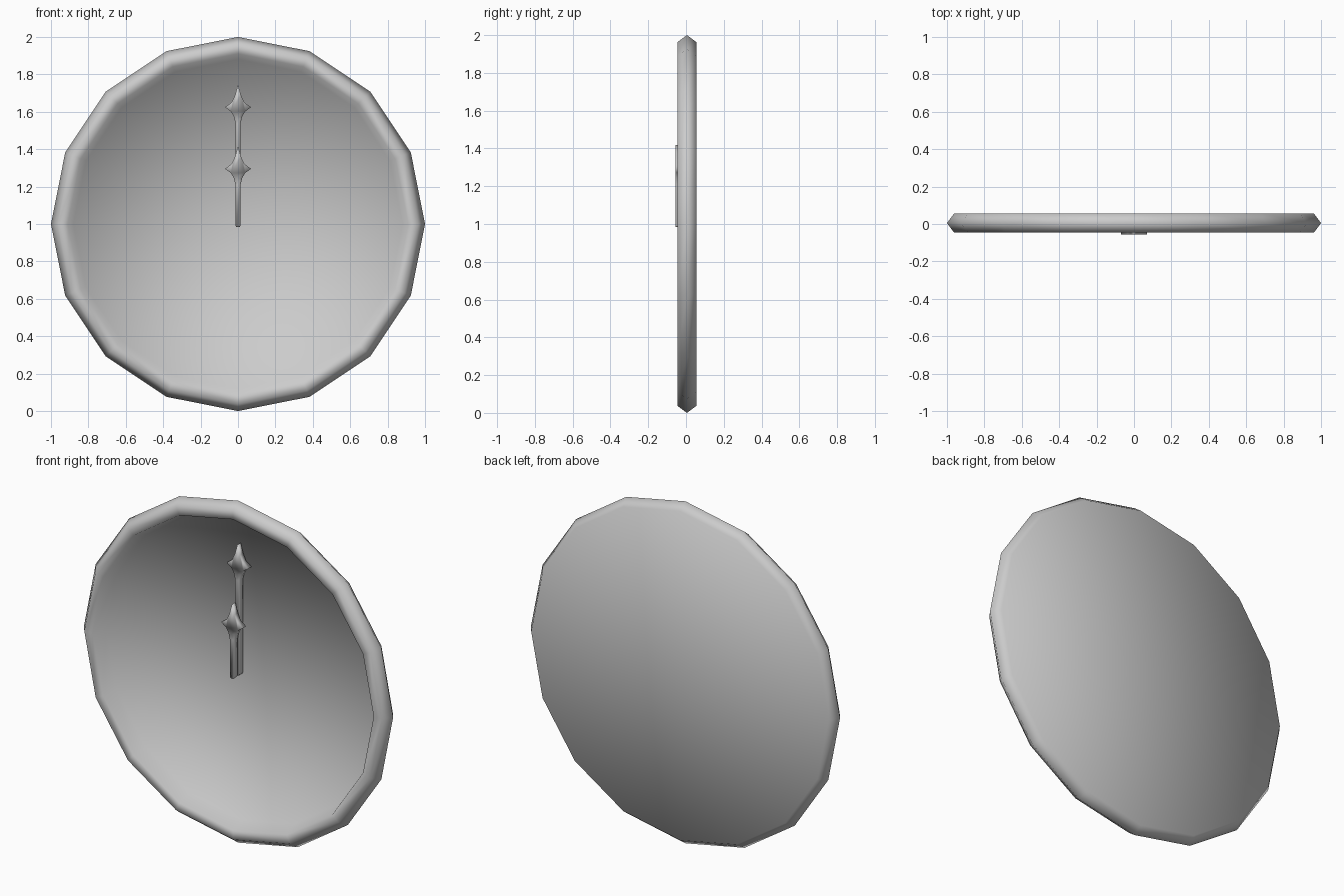
import bpy, bmesh, math

if "Cube" in bpy.data.objects:
    bpy.data.objects.remove(bpy.data.objects["Cube"])

SIDES = 16
CENTRE_Z = 1.0


def finish(name, bm):
    bmesh.ops.recalc_face_normals(bm, faces=bm.faces)
    for f in bm.faces:
        f.smooth = True
    mesh = bpy.data.meshes.new(name)
    bm.to_mesh(mesh)
    bm.free()
    ob = bpy.data.objects.new(name, mesh)
    bpy.context.collection.objects.link(ob)
    return ob


def lathe(name, profile):
    """Turn (radius, y) points around the y axis; both ends close in a fan."""
    bm = bmesh.new()
    rings = []
    for r, y in profile:
        rings.append([bm.verts.new((r * math.cos(2 * math.pi * i / SIDES), y,
                                    CENTRE_Z + r * math.sin(2 * math.pi * i / SIDES)))
                      for i in range(SIDES)])
    for a, b in zip(rings, rings[1:]):
        for i in range(SIDES):
            j = (i + 1) % SIDES
            bm.faces.new((a[i], a[j], b[j], b[i]))
    for ring, y in ((rings[0], profile[0][1]), (rings[-1], profile[-1][1])):
        c = bm.verts.new((0, y, CENTRE_Z))
        for i in range(SIDES):
            bm.faces.new((ring[i], ring[(i + 1) % SIDES], c))
    return finish(name, bm)


def hand(name, head_z, y_front, thickness=0.032):
    """Pointer with a four-pointed star head, mirrored outline, extruded in y."""
    half = [(0.008, 0.983), (0.014, 0.992), (0.014, head_z - 0.085),
            (0.022, head_z - 0.05), (0.038, head_z - 0.022), (0.07, head_z),
            (0.034, head_z + 0.026), (0.016, head_z + 0.065)]
    outline = half + [(0, head_z + 0.122)] + [(-x, z) for x, z in reversed(half)]
    bm = bmesh.new()
    face = bm.faces.new([bm.verts.new((x, y_front, z)) for x, z in outline])
    new = bmesh.ops.extrude_face_region(bm, geom=[face])["geom"]
    bmesh.ops.translate(bm, vec=(0, thickness, 0),
                        verts=[v for v in new if isinstance(v, bmesh.types.BMVert)])
    return finish(name, bm)


# Case: recessed dial, raised rim, pointed outer edge, flat back
lathe("clock_case", [(0.88, 0.038), (0.91, -0.046), (0.962, -0.046),
                     (1.0, 0.005), (0.962, 0.056)])

# Hands: the short one in front of the long one
hand("hour_hand", 1.295, -0.056)
hand("minute_hand", 1.624, -0.006)
